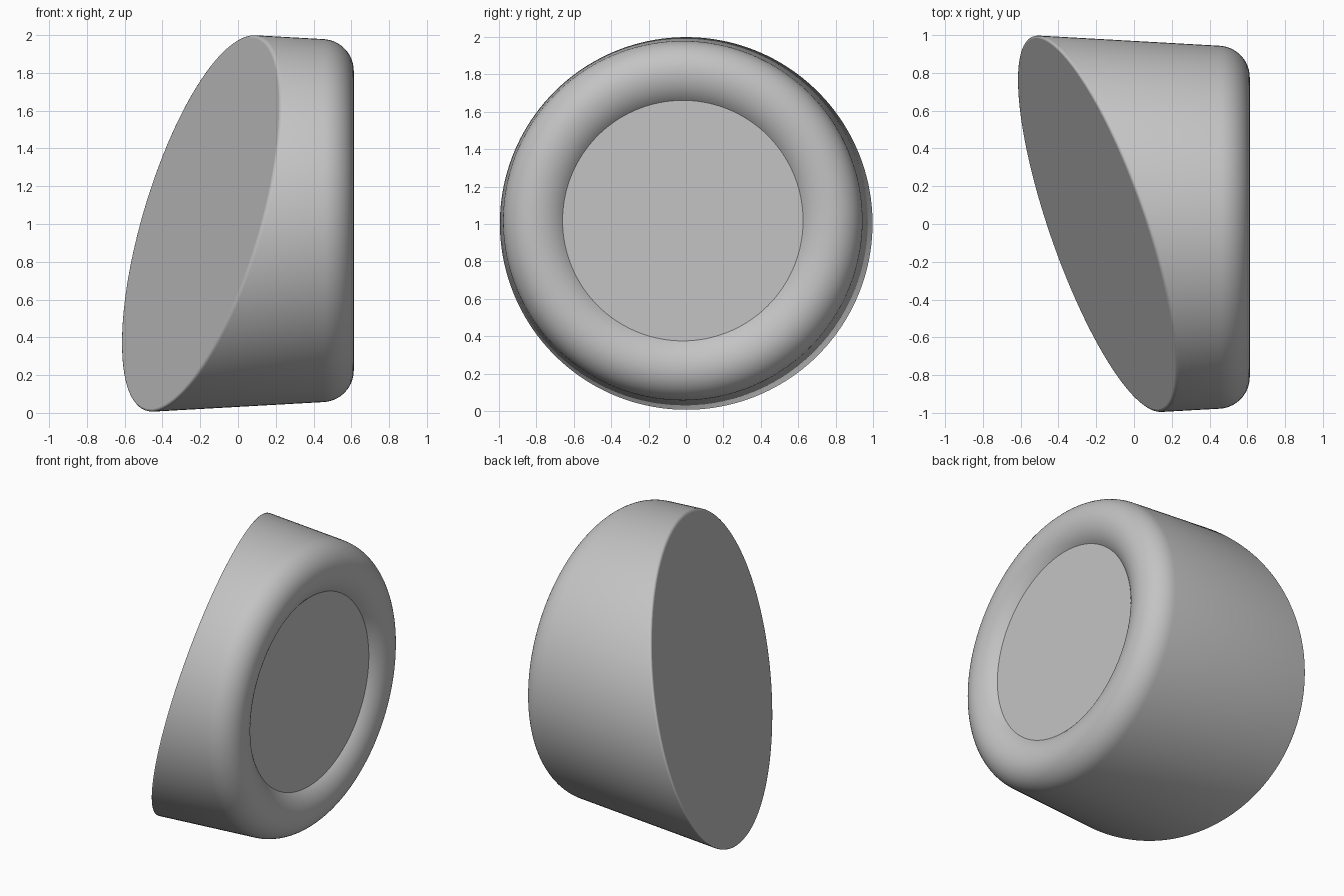
import bpy, bmesh, math
from mathutils import Matrix, Vector

if "Cube" in bpy.data.objects:
    bpy.data.objects.remove(bpy.data.objects["Cube"], do_unlink=True)

SEGMENTS = 160
DRAFT = 0.056                          # taper of the side wall, radians
AXIS = Vector((0, -0.017, 1.018))      # centre line runs along x
CREST_X, CREST_R, TUBE = 0.613, 0.792, 0.169
DISC_X, DISC_R = 0.55, 0.643

# Single grey material
grey = bpy.data.materials.new("light_grey")
grey.use_nodes = True
colour = (0.55, 0.55, 0.55, 1)
grey.diffuse_color = colour
grey.node_tree.nodes["Principled BSDF"].inputs["Base Color"].default_value = colour


def arc(cx, cr, radius, start, end, steps):
    """Points (x, r) on an arc; angle zero points along +x."""
    for i in range(steps + 1):
        a = start + (end - start) * i / steps
        yield cx + radius * math.cos(a), cr + radius * math.sin(a)


# Profile: tapered wall, rounded outer lip, shallow inner slope, flat disc
outer = list(arc(CREST_X - TUBE, CREST_R, TUBE, math.pi / 2 - DRAFT, 0, 14))
dr, dx = CREST_R - DISC_R, CREST_X - DISC_X
inner_radius = (dr * dr + dx * dx) / (2 * dx)
inner = list(arc(CREST_X - inner_radius, CREST_R, inner_radius,
                 0, -math.asin(dr / inner_radius), 10))
wall_x = -1.0
wall_r = outer[0][1] + (outer[0][0] - wall_x) * math.tan(DRAFT)
profile = [(wall_x, wall_r)] + outer + inner[1:]

# Revolve the profile around x
bm = bmesh.new()
verts = [bm.verts.new((x, 0, r)) for x, r in profile]
edges = [bm.edges.new(pair) for pair in zip(verts, verts[1:])]
bmesh.ops.spin(bm, geom=verts + edges, cent=(0, 0, 0), axis=(1, 0, 0),
               angle=math.tau, steps=SEGMENTS, use_merge=False)
bmesh.ops.remove_doubles(bm, verts=bm.verts, dist=1e-4)
bmesh.ops.transform(bm, matrix=Matrix.Translation(AXIS), verts=bm.verts)

# Slice the wide end with the oblique plane
bmesh.ops.bisect_plane(bm, geom=bm.verts[:] + bm.edges[:] + bm.faces[:],
                       plane_co=(-0.198, 0, 1), plane_no=(1, 0.325, -0.27),
                       clear_inner=True)

# Close both ends: slanted base and recessed disc
bmesh.ops.holes_fill(bm, edges=[e for e in bm.edges if e.is_boundary], sides=0)
bmesh.ops.recalc_face_normals(bm, faces=bm.faces)

# Small rounded edge around the slanted base
bm.faces.ensure_lookup_table()
base = min((f for f in bm.faces if len(f.verts) > 4), key=lambda f: f.normal.x)
bmesh.ops.bevel(bm, geom=list(base.edges), offset=0.015, segments=3,
                profile=0.5, affect='EDGES', clamp_overlap=True)

# Smooth curved skin, crisp borders on the two flats
for f in bm.faces:
    f.smooth = len(f.verts) <= 4
for e in bm.edges:
    e.smooth = all(f.smooth for f in e.link_faces)

mesh = bpy.data.meshes.new("slanted_cap")
bm.to_mesh(mesh)
bm.free()
mesh.materials.append(grey)
bpy.context.collection.objects.link(bpy.data.objects.new("slanted_cap", mesh))
